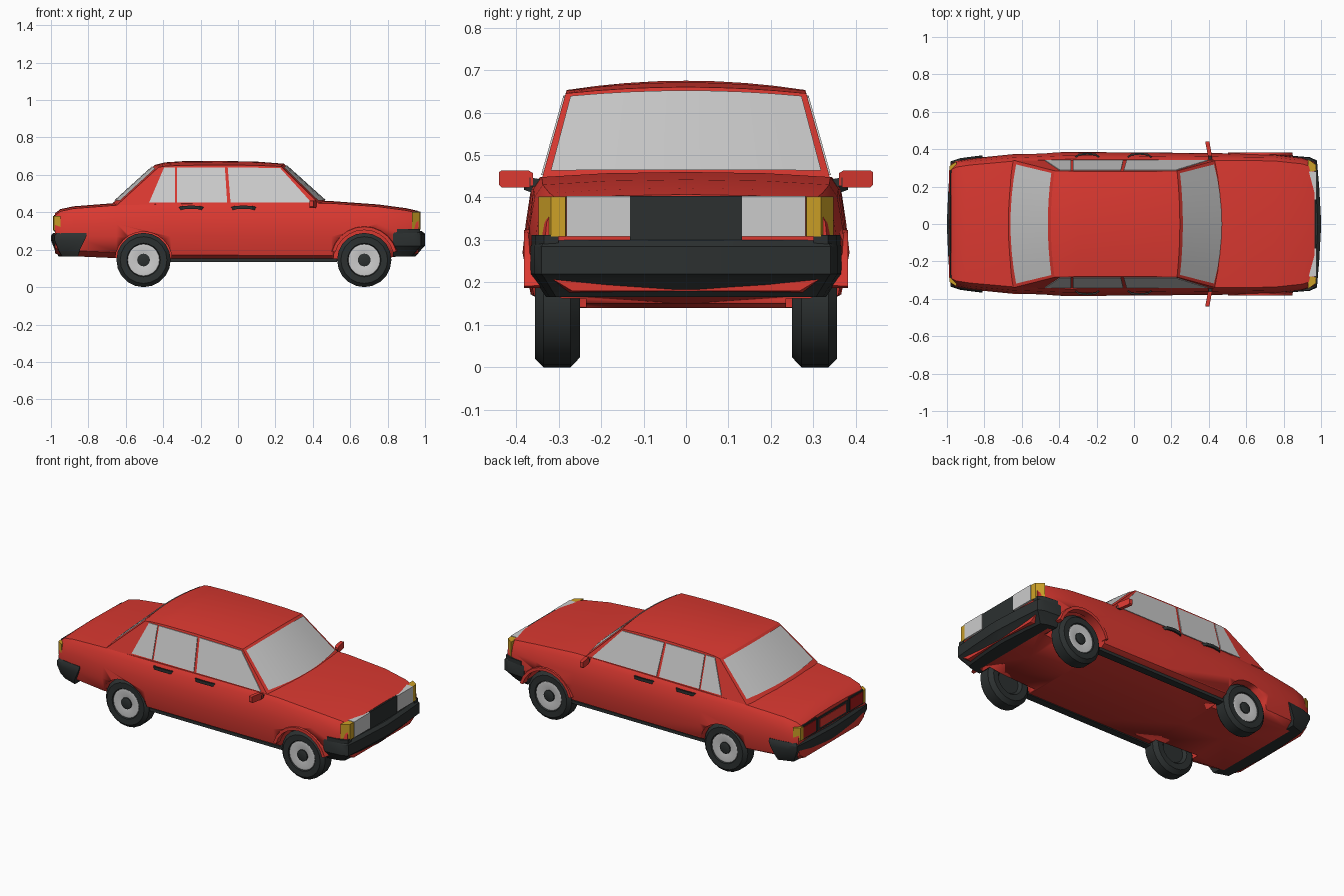
import bpy, bmesh
from math import cos, sin, pi, radians

if "Cube" in bpy.data.objects:
    bpy.data.objects.remove(bpy.data.objects["Cube"])


def material(name, rgb):
    m = bpy.data.materials.new(name)
    m.diffuse_color = (*rgb, 1)
    m.use_nodes = True
    m.node_tree.nodes["Principled BSDF"].inputs["Base Color"].default_value = m.diffuse_color
    return m


RED = material("red_paint", (0.7, 0.04, 0.03))
BLACK = material("black_trim", (0.025, 0.03, 0.03))
AMBER = material("amber_lens", (0.6, 0.35, 0.02))
LENS = material("tail_lens", (0.4, 0.01, 0.01))


def mesh(name, verts, faces, mat=None, angle=30):
    me = bpy.data.meshes.new(name)
    bm = bmesh.new()
    vs = [bm.verts.new(v) for v in verts]
    for f in faces:
        bm.faces.new([vs[i] for i in f])
    bmesh.ops.recalc_face_normals(bm, faces=bm.faces)
    bm.to_mesh(me)
    bm.free()
    ob = bpy.data.objects.new(name, me)
    bpy.context.collection.objects.link(ob)
    if mat:
        me.materials.append(mat)
    bpy.ops.object.select_all(action='DESELECT')
    ob.select_set(True)
    bpy.context.view_layer.objects.active = ob
    bpy.ops.object.shade_smooth_by_angle(angle=radians(angle))
    return ob


def loft(name, rings, mat=None, angle=30):
    n = len(rings[0])
    faces = [(k*n + i, k*n + (i+1) % n, (k+1)*n + (i+1) % n, (k+1)*n + i)
             for k in range(len(rings)-1) for i in range(n)]
    faces += [tuple(range(n)), tuple(range((len(rings)-1)*n, len(rings)*n))]
    return mesh(name, [p for r in rings for p in r], faces, mat, angle)


def grid(rows):
    n = len(rows[0])
    return [(k*n + i, k*n + i+1, (k+1)*n + i+1, (k+1)*n + i)
            for k in range(len(rows)-1) for i in range(n-1)]


def box(name, x, y, z, mat=None):
    return loft(name, [[(x[0], y[0], h), (x[1], y[0], h), (x[1], y[1], h), (x[0], y[1], h)] for h in z], mat)


def lathe(name, cx, side, profile, mat=None, n=20):
    return loft(name, [[(cx + r*cos(2*pi*i/n), side*y, WZ + r*sin(2*pi*i/n)) for i in range(n)]
                       for r, y in profile], mat)


WHEELS = {"rear": -0.505, "front": 0.675}
WZ = 0.145

# lower body: cross sections along the length (x, underside, deck, half width)
rings = []
for x, zb, zt, w in [(-.978, .18, .395, .322), (-.95, .17, .417, .338), (-.88, .165, .432, .35),
                     (-.65, .155, .45, .373), (-.36, .142, .457, .385), (.1, .14, .46, .382),
                     (.5, .14, .46, .378), (.75, .15, .442, .375), (.9, .17, .422, .357),
                     (.965, .18, .407, .335)]:
    half = [(.8*w, zb), (.95*w, zb + .03), (w, .27), (.98*w, .34), (.95*w, zt - .04), (.9*w, zt - .012), (.5*w, zt - .003)]
    ring = [(x, 0, zb)] + [(x, y, z) for y, z in half] + [(x, 0, zt)]
    rings.append(ring + [(x, -y, z) for y, z in reversed(half)])
body = loft("body", rings, RED)

# wheel arch openings
for end, cx in WHEELS.items():
    for s in (-1, 1):
        r = .165 if end == "front" else .152
        cut = lathe("arch_cutter", cx, s, [(r, .235), (r, .5)], RED, 24)
        cut.hide_render = True
        mod = body.modifiers.new("arch", 'BOOLEAN')
        mod.operation = 'DIFFERENCE'
        mod.solver = 'EXACT'
        mod.object = cut
        bpy.context.view_layer.objects.active = body
        bpy.ops.object.modifier_apply(modifier=mod.name)
        bpy.data.objects.remove(cut)


# cabin: rows across the car from windscreen base over the roof to the rear
def y_side(z):
    return .338 - (z - .45)*.28


def row(x, zc, dx, dz, edge=1):
    ts = [edge*(i/4 - 1) for i in range(9)]
    return [(x - dx*t*t, y_side(zc - dz)*t, zc - dz*t*t) for t in ts]


PROFILE = [(.49, .44, .05, 0), (.245, .66, .015, .015), (.1, .671, 0, .02), (-.1, .675, 0, .022),
           (-.3, .673, 0, .022), (-.39, .667, -.005, .02), (-.445, .653, -.02, .012), (-.68, .44, -.035, 0)]
rows = [row(*p) for p in PROFILE]
faces = grid(rows)
for e in (0, 8):
    faces.append(tuple(k*9 + e for k in range(len(rows))))
mesh("cabin", [p for r in rows for p in r], faces, RED, 25)


# windscreen and rear window lie just outside the cabin
def screen(name, low, high, off):
    rs = []
    for u in (.1, .95):
        a, b = row(*low, .95), row(*high, .95)
        rs.append([(p[0]*(1-u) + q[0]*u + off, p[1]*(1-u) + q[1]*u, p[2]*(1-u) + q[2]*u + .003)
                   for p, q in zip(a, b)])
    mesh(name, [p for r in rs for p in r], grid(rs))


screen("windscreen", PROFILE[0], PROFILE[1], .004)
screen("rear_window", PROFILE[-1], PROFILE[-2], -.004)

# side windows
PANES = {"quarter": [(-.475, .453), (-.337, .453), (-.337, .64), (-.395, .64)],
         "rear_door": [(-.327, .453), (-.058, .453), (-.07, .64), (-.327, .64)],
         "front_door": [(-.04, .453), (.392, .453), (.225, .637), (-.055, .64)]}
for s, side in ((-1, "right"), (1, "left")):
    for n, pts in PANES.items():
        loft(f"{n}_window_{side}", [[(x, s*(y_side(z) + d), z) for x, z in pts] for d in (-.002, .004)])

    # door handles: bowed bars
    for n, x0 in (("rear", -.32), ("front", -.04)):
        path = [(x0, .352, .418), (x0 + .025, .372, .425), (x0 + .07, .377, .427),
                (x0 + .115, .372, .425), (x0 + .14, .352, .418)]
        loft(f"{n}_handle_{side}", [[(x, s*(y + a), z + b) for a, b in
                                     ((-.006, -.009), (.004, -.009), (.004, .009), (-.006, .009))]
                                    for x, y, z in path], BLACK)

    # door mirrors
    loft(f"mirror_{side}", [[(x + a, s*y, z) for a, z in ((-.011, zl), (.011, zl), (.011, zh), (-.011, zh))]
                            for x, y, zl, zh in ((.408, .36, .43, .457), (.405, .37, .424, .463),
                                                 (.393, .435, .424, .463), (.392, .44, .43, .46))], RED)
    loft(f"mirror_stem_{side}", [[(x + a, s*y, z + b) for a, b in ((-.01, -.01), (.01, -.01), (.01, .01), (-.01, .01))]
                                 for x, y, z in ((.41, .325, .43), (.407, .368, .437))], BLACK)

    # sill trim
    box(f"sill_{side}", (-.36, .53), sorted((s*.29, s*.335)), (.134, .152), BLACK)

    # headlamps, indicators and tail lamps
    box(f"headlamp_{side}", (.93, .977), sorted((s*.132, s*.282)), (.308, .404))
    loft(f"indicator_{side}", [[(x, s*y, z) for x, y in ((.93, .28), (.975, .284), (.972, .318), (.93, .347))]
                               for z in (.308, .402)], AMBER)
    box(f"tail_lamp_{side}", (-.988, -.95), sorted((s*.165, s*.285)), (.308, .375), LENS)
    box(f"tail_lamp_frame_{side}", (-.985, -.95), sorted((s*.155, s*.29)), (.298, .385), BLACK)
    loft(f"tail_indicator_{side}", [[(x, s*y, z) for x, y in ((-.95, .28), (-.988, .287), (-.985, .312), (-.95, .333))]
                                    for z in (.302, .38)], AMBER)

    # front arch lip
    arc = [radians(15 + 15*i) for i in range(11)]
    loft(f"arch_lip_{side}", [[(.675 + r*cos(a), s*y, WZ + r*sin(a)) for r, y in
                               ((.16, .34), (.16, .381), (.178, .381), (.185, .34))] for a in arc], RED)

    # wheels: tyre, rim and dark centre cap
    for end, cx in WHEELS.items():
        lathe(f"{end}_tyre_{side}", cx, s, [(.07, .27), (.085, .252), (.122, .25), (.145, .272), (.145, .336),
                                            (.125, .356), (.09, .355), (.083, .335)], BLACK)
        lathe(f"{end}_rim_{side}", cx, s, [(.086, .33), (.085, .35), (.076, .352), (.04, .343)])
        lathe(f"{end}_cap_{side}", cx, s, [(.034, .335), (.034, .35), (.024, .354)], BLACK)

# grille and rear plate panel
box("grille", (.93, .974), (-.132, .132), (.3, .404), BLACK)
box("plate_frame", (-.983, -.95), (-.145, .145), (.298, .375), BLACK)
box("plate_panel", (-.986, -.95), (-.125, .125), (.312, .362), RED)


# bumpers: wrapped prisms, tapered towards the lower lip
def bumper(name, outline, layers):
    rs = []
    for z, tail, nose, sy in layers:
        half = [(x + (tail if i == 0 else nose), y*sy) for i, (x, y) in enumerate(outline)]
        rs.append([(x, y, z) for x, y in half] + [(x, -y, z) for x, y in reversed(half)])
    loft(name, rs, BLACK)


bumper("front_bumper", [(.83, .366), (.94, .357), (.978, .34), (.99, .2), (1, .02)],
       [(.165, .0, -.05, .9), (.21, 0, -.012, .98), (.22, 0, 0, 1), (.285, 0, 0, 1), (.3, .01, -.018, .98)])
bumper("rear_bumper", [(-.81, .366), (-.93, .352), (-.98, .335), (-.992, .2), (-1, .02)],
       [(.165, -.045, .04, .93), (.2, -.035, .02, .98), (.25, -.01, 0, 1), (.275, 0, 0, 1), (.29, 0, .012, .98)])
for s, side in ((-1, "right"), (1, "left")):
    # raised bumper corners
    loft(f"bumper_corner_{side}", [[(x, s*y, z) for x, y in ((.85, .33), (.85, .364), (.94, .354), (.972, .335), (.972, .3))]
                                   for z in (.28, .312)], BLACK)
